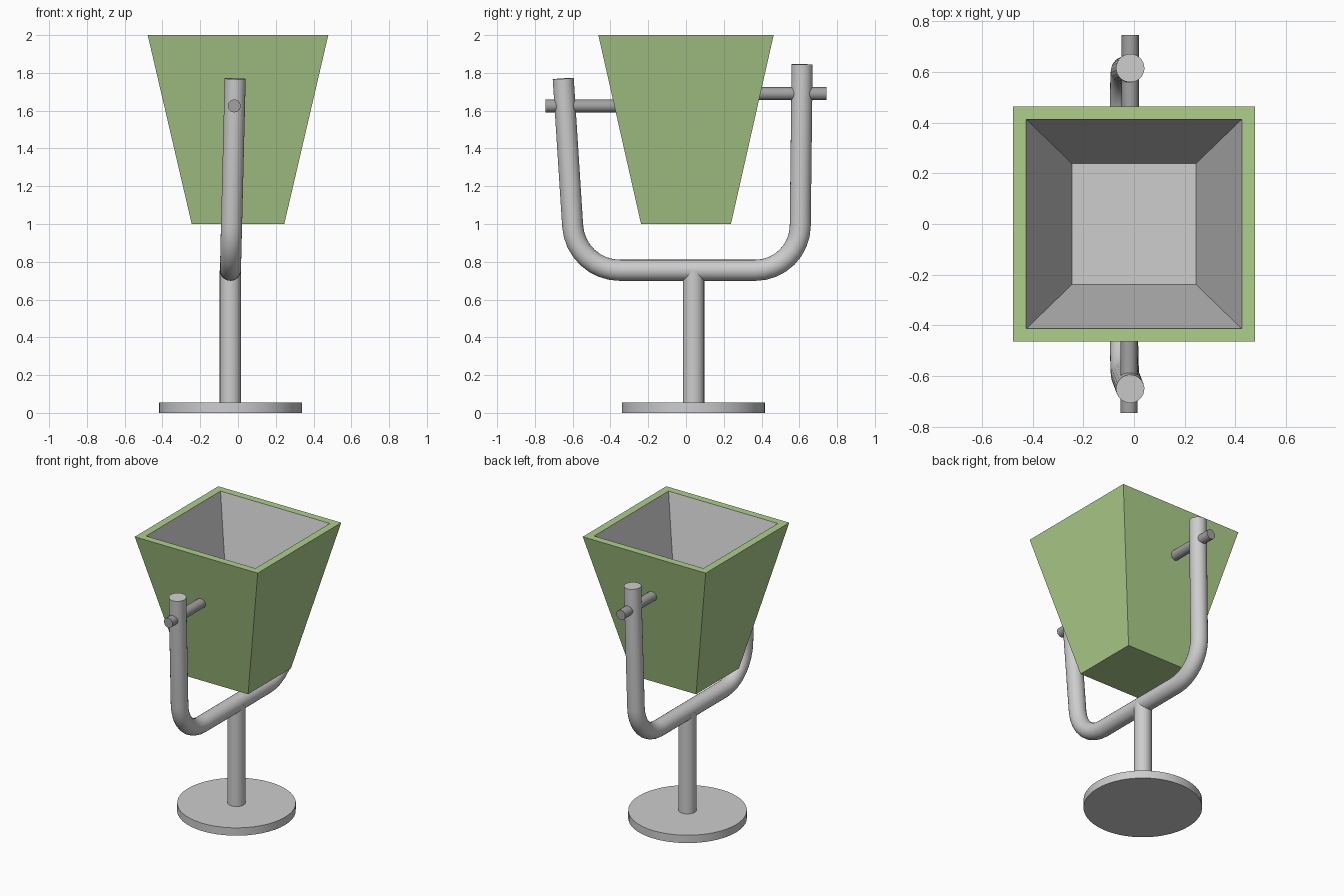
import bpy
import bmesh
import math
from mathutils import Vector

if "Cube" in bpy.data.objects:
    bpy.data.objects.remove(bpy.data.objects["Cube"], do_unlink=True)


def material(name, r, g, b):
    m = bpy.data.materials.new(name)
    m.use_nodes = True
    m.diffuse_color = (r, g, b, 1)
    m.node_tree.nodes["Principled BSDF"].inputs["Base Color"].default_value = (r, g, b, 1)
    return m


green = material("leaf_green", 0.42, 0.62, 0.26)
light_grey = material("light_grey", 0.61, 0.61, 0.61)
dark_grey = material("mid_grey", 0.36, 0.36, 0.36)


def smooth(obj):
    bpy.ops.object.select_all(action="DESELECT")
    obj.select_set(True)
    bpy.context.view_layer.objects.active = obj
    bpy.ops.object.shade_smooth_by_angle(angle=math.radians(35))


def rod(name, start, end, radius, mat, sides=24):
    """Capped cylinder between two points."""
    a, b = Vector(start), Vector(end)
    bpy.ops.mesh.primitive_cylinder_add(vertices=sides, radius=radius,
                                        depth=(b - a).length, location=(a + b) / 2)
    obj = bpy.context.object
    obj.rotation_euler = (b - a).to_track_quat("Z", "Y").to_euler()
    obj.name = name
    obj.data.materials.append(mat)
    smooth(obj)
    return obj


def fillet(before, corner, after, reach, steps=8):
    """Points of a circular arc that rounds a corner."""
    u, v = (before - corner).normalized(), (after - corner).normalized()
    half = u.angle(v) / 2
    radius = reach * math.tan(half)
    centre = corner + (u + v).normalized() * (reach / math.cos(half))
    p, q = corner + u * reach - centre, corner + v * reach - centre
    sweep = p.angle(q)
    return [centre + (p * math.sin((1 - i / steps) * sweep) + q * math.sin(i / steps * sweep))
            / math.sin(sweep) for i in range(steps + 1)]


# Base disc and post
AXIS_X, AXIS_Y = -0.04, 0.04
rod("base_disc", (AXIS_X, AXIS_Y, 0), (AXIS_X, AXIS_Y, 0.055), 0.378, light_grey, 48)
rod("post", (AXIS_X, AXIS_Y, 0.05), (AXIS_X, AXIS_Y, 0.755), 0.057, light_grey)

# Bent tube cradle, leaning slightly sideways
front_top = Vector((-0.015, -0.65, 1.77))
front_corner = Vector((AXIS_X, -0.585, 0.755))
back_corner = Vector((AXIS_X, 0.602, 0.755))
back_top = Vector((-0.015, 0.615, 1.845))
path = ([front_top] + fillet(front_top, front_corner, back_corner, 0.235)
        + fillet(front_corner, back_corner, back_top, 0.235) + [back_top])
curve = bpy.data.curves.new("cradle_tube", "CURVE")
curve.dimensions = "3D"
curve.bevel_depth = 0.056
curve.bevel_resolution = 10
curve.use_fill_caps = True
spline = curve.splines.new("POLY")
spline.points.add(len(path) - 1)
for point, co in zip(spline.points, path):
    point.co = (*co, 1)
cradle = bpy.data.objects.new("cradle_tube", curve)
bpy.context.collection.objects.link(cradle)
bpy.ops.object.select_all(action="DESELECT")
cradle.select_set(True)
bpy.context.view_layer.objects.active = cradle
bpy.ops.object.convert(target="MESH")
cradle = bpy.context.object
cradle.data.materials.clear()
cradle.data.materials.append(light_grey)
smooth(cradle)

# Pivot pins through the tube into the bucket walls
rod("front_pin", (-0.02, -0.745, 1.625), (-0.02, -0.355, 1.625), 0.034, dark_grey)
rod("back_pin", (-0.015, 0.745, 1.69), (-0.015, 0.37, 1.69), 0.034, dark_grey)

# Tapered square bucket: outer floor, outer rim, inner rim, inner floor
rings = [(0.245, 0.238, 1.0), (0.478, 0.464, 2.0), (0.425, 0.413, 2.0), (0.245, 0.239, 1.23)]
bm = bmesh.new()
loops = [[bm.verts.new((sx * hx, sy * hy, z))
          for sx, sy in ((-1, -1), (1, -1), (1, 1), (-1, 1))] for hx, hy, z in rings]
bm.faces.new(reversed(loops[0]))
for k, (lower, upper) in enumerate(zip(loops, loops[1:])):
    for i in range(4):
        j = (i + 1) % 4
        face = bm.faces.new((lower[i], lower[j], upper[j], upper[i]))
        face.material_index = 1 if k == 2 else 0
bm.faces.new(loops[3]).material_index = 1
bmesh.ops.recalc_face_normals(bm, faces=bm.faces)
mesh = bpy.data.meshes.new("bucket")
bm.to_mesh(mesh)
bm.free()
mesh.materials.append(green)
mesh.materials.append(light_grey)
bpy.context.collection.objects.link(bpy.data.objects.new("bucket", mesh))
